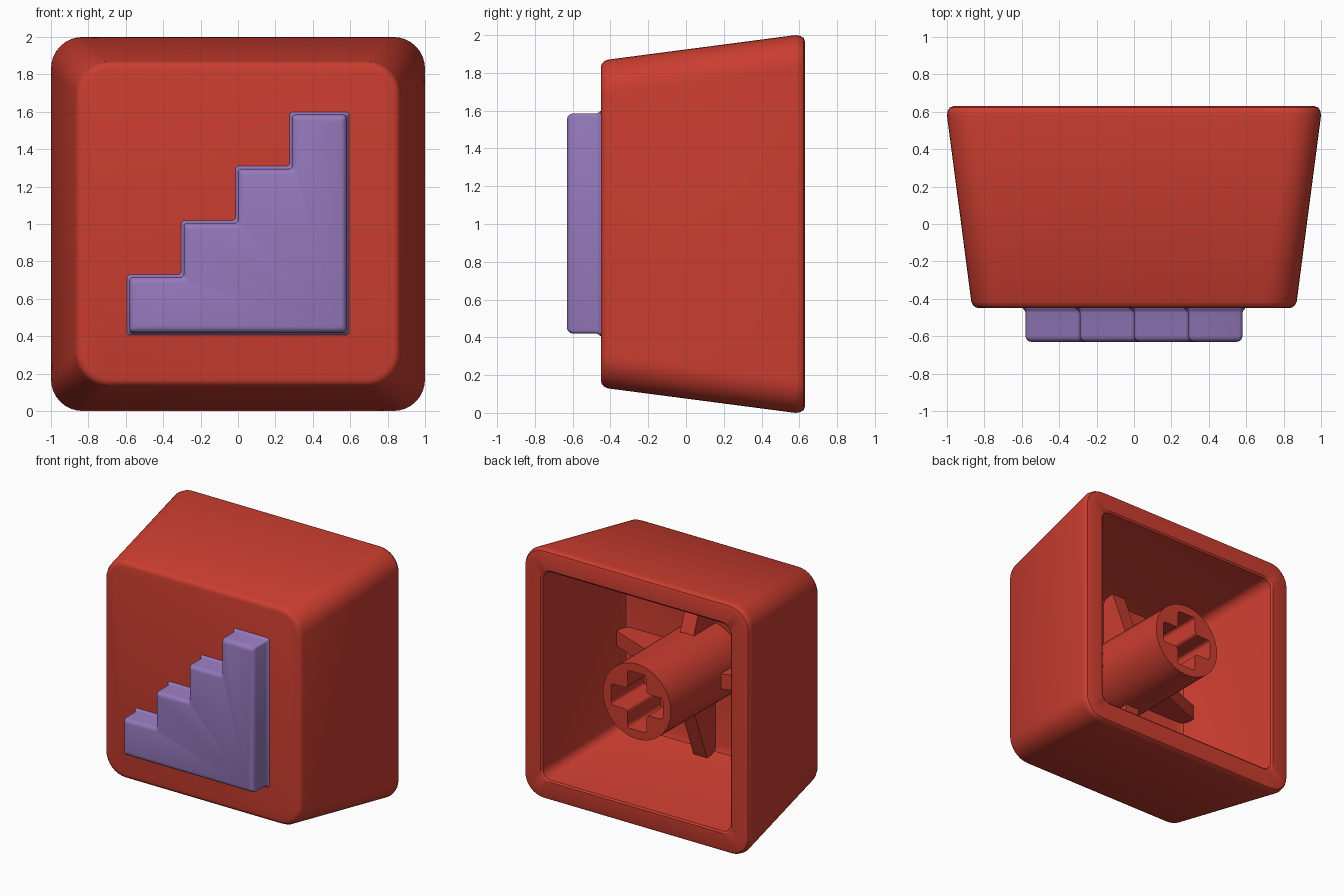
import bpy, bmesh, math
from mathutils import Vector

if "Cube" in bpy.data.objects:
    bpy.data.objects.remove(bpy.data.objects["Cube"])


def material(name, rgb):
    m = bpy.data.materials.new(name)
    m.diffuse_color = (*rgb, 1)
    m.use_nodes = True
    m.node_tree.nodes["Principled BSDF"].inputs["Base Color"].default_value = m.diffuse_color
    return m


RED = material("red plastic", (0.60, 0.047, 0.029))
PURPLE = material("purple plastic", (0.30, 0.19, 0.50))


def fillet(points, r, seg):
    """Round every corner of a closed 2D polygon."""
    out = []
    n = len(points)
    for i in range(n):
        p = Vector(points[i])
        a = (Vector(points[i - 1]) - p).normalized()
        b = (Vector(points[(i + 1) % n]) - p).normalized()
        # all corners are square, so the arc centre is p + r(a + b)
        c = p + (a + b) * r
        for k in range(seg + 1):
            t = k / seg * math.pi / 2
            out.append(c - b * r * math.cos(t) - a * r * math.sin(t))
    return out


def grow(points, d):
    """Offset a counter-clockwise right-angled polygon outward by d."""
    out = []
    n = len(points)
    for i in range(n):
        p = Vector(points[i])
        e1 = (p - Vector(points[i - 1])).normalized()
        e2 = (Vector(points[(i + 1) % n]) - p).normalized()
        out.append(p + d * Vector((e1.y + e2.y, -e1.x - e2.x)))
    return out


def square(h, r):
    return fillet([(-h, 1 - h), (h, 1 - h), (h, 1 + h), (-h, 1 + h)], r, 8)


def loft(name, rings, mat, smooth=True):
    """Skin a stack of (y, xz outline) rings and cap both ends."""
    bm = bmesh.new()
    loops = [[bm.verts.new((p[0], y, p[1])) for p in pts] for y, pts in rings]
    n = len(loops[0])
    for a, b in zip(loops, loops[1:]):
        for i in range(n):
            j = (i + 1) % n
            bm.faces.new((a[i], a[j], b[j], b[i]))
    bm.faces.new(loops[0])
    bm.faces.new(loops[-1][::-1])
    bmesh.ops.recalc_face_normals(bm, faces=bm.faces[:])
    me = bpy.data.meshes.new(name)
    bm.to_mesh(me)
    bm.free()
    me.materials.append(mat)
    ob = bpy.data.objects.new(name, me)
    bpy.context.collection.objects.link(ob)
    if smooth:
        bpy.ops.object.select_all(action='DESELECT')
        ob.select_set(True)
        bpy.context.view_layer.objects.active = ob
        bpy.ops.object.shade_smooth_by_angle(angle=math.radians(32))
    return ob


# hollow tapered shell: outside front to back, over the rim, into the cavity
shell = [(-0.45, 0.83, 0.15), (-0.446, 0.846, 0.16), (-0.435, 0.86, 0.17),
         (-0.415, 0.87, 0.18), (0.58, 1.0, 0.17), (0.605, 0.996, 0.168),
         (0.623, 0.985, 0.16), (0.63, 0.965, 0.15), (0.63, 0.845, 0.08),
         (0.62, 0.832, 0.075), (-0.24, 0.735, 0.07), (-0.275, 0.722, 0.07),
         (-0.29, 0.69, 0.06)]
loft("cap_shell", [(y, square(h, r)) for y, h, r in shell], RED)

# raised staircase on the front, with a small flare at its foot
stairs = [(-0.58, 0.42), (0.58, 0.42)]
for i in range(4):
    x, z = 0.58 - 0.29 * i, 1.585 - 0.29 * i
    stairs += [(x, z), (x - 0.29, z)]
stair_rings = [(-0.44, 0.016), (-0.452, 0.014), (-0.462, 0.005), (-0.475, 0),
               (-0.60, 0), (-0.615, -0.005), (-0.626, -0.016), (-0.63, -0.03)]
loft("staircase", [(y, fillet(grow(stairs, d), 0.018, 3))
                   for y, d in stair_rings], PURPLE)

# round stem in the cavity
def circle(r):
    return [(r * math.cos(k * math.tau / 64), 1 + r * math.sin(k * math.tau / 64))
            for k in range(64)]


stem = loft("stem", [(-0.33, circle(0.305)), (0.62, circle(0.30))], RED)

# cross-shaped socket cut into the stem
L, W = 0.23, 0.085
quarter = [(L, -W), (L, W), (W, W)]
cross = []
for k in range(4):
    for x, z in quarter:
        for _ in range(k):
            x, z = -z, x
        cross.append((x, 1 + z))
cutter = loft("socket_cutter", [(0.2, fillet(cross, 0.025, 3)),
                                (0.7, fillet(cross, 0.025, 3))], RED, False)
cutter.hide_render = True
cutter.hide_viewport = True
mod = stem.modifiers.new("socket", 'BOOLEAN')
mod.operation = 'DIFFERENCE'
mod.solver = 'EXACT'
mod.object = cutter

# four sloping ribs from the stem to the cavity walls
T = 0.06
for k in range(4):
    bm = bmesh.new()
    profile = [(0.27, -0.33), (0.76, -0.33), (0.76, -0.19), (0.70, -0.165), (0.27, 0.0)]
    f = bm.faces.new([bm.verts.new((x, y, -T)) for x, y in profile])
    ext = bmesh.ops.extrude_face_region(bm, geom=[f])["geom"]
    for v in ext:
        if isinstance(v, bmesh.types.BMVert):
            v.co.z = T
    bmesh.ops.recalc_face_normals(bm, faces=bm.faces[:])
    me = bpy.data.meshes.new(f"rib_{k + 1}")
    bm.to_mesh(me)
    bm.free()
    me.materials.append(RED)
    rib = bpy.data.objects.new(f"rib_{k + 1}", me)
    bpy.context.collection.objects.link(rib)
    rib.location.z = 1
    rib.rotation_euler.y = k * math.pi / 2
